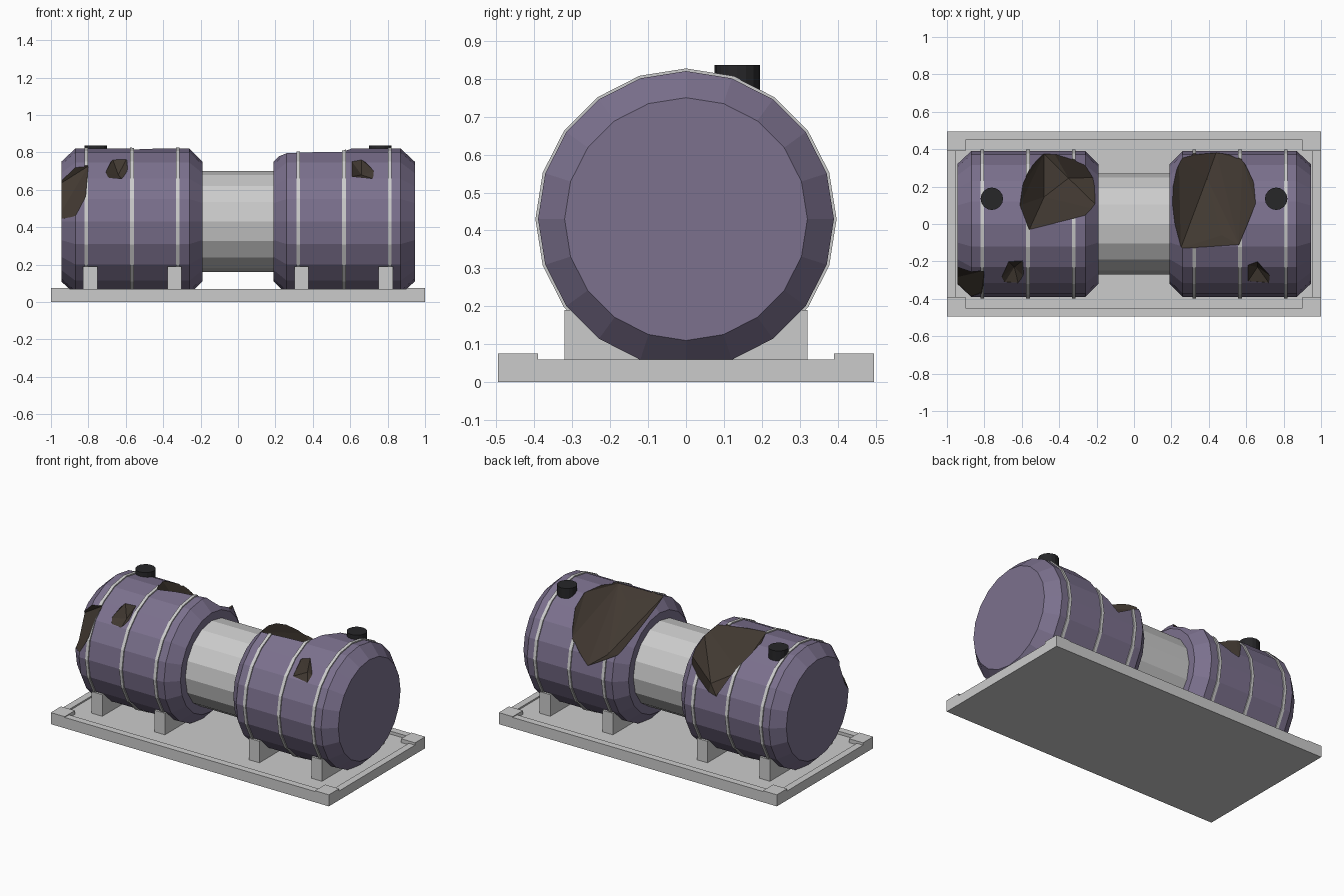
import bpy, bmesh, math
from mathutils import Vector

if "Cube" in bpy.data.objects:
    bpy.data.objects.remove(bpy.data.objects["Cube"])

AXIS_Z = 0.43
R = 0.39

def material(name, rgb):
    m = bpy.data.materials.new(name)
    m.diffuse_color = (*rgb, 1)
    m.use_nodes = True
    m.node_tree.nodes["Principled BSDF"].inputs["Base Color"].default_value = m.diffuse_color
    return m

PURPLE = material("purple_paint", (0.20, 0.165, 0.27))
RUST = material("rust", (0.055, 0.042, 0.032))
BLACK = material("black_cap", (0.02, 0.02, 0.022))

def finish(name, bm, mats=()):
    bmesh.ops.recalc_face_normals(bm, faces=bm.faces)
    me = bpy.data.meshes.new(name)
    bm.to_mesh(me)
    bm.free()
    for m in mats:
        me.materials.append(m)
    ob = bpy.data.objects.new(name, me)
    bpy.context.collection.objects.link(ob)
    return ob

def box(name, x0, x1, y0, y1, z0, z1):
    bm = bmesh.new()
    bmesh.ops.create_cube(bm, size=1)
    for v in bm.verts:
        v.co = ((x0 + x1) / 2 + v.co.x * (x1 - x0),
                (y0 + y1) / 2 + v.co.y * (y1 - y0),
                (z0 + z1) / 2 + v.co.z * (z1 - z0))
    return finish(name, bm)

def lathe(name, profile, sides, mats=(), ring=False):
    """Sweep (x, radius) points around the tank axis, with a vertex line on top."""
    bm = bmesh.new()
    loops = []
    for x, r in profile:
        angles = [2 * math.pi * i / sides for i in range(sides)]
        loops.append([bm.verts.new((x, r * math.sin(a), AXIS_Z + r * math.cos(a))) for a in angles])
    pairs = list(zip(loops, loops[1:]))
    if ring:
        pairs.append((loops[-1], loops[0]))
    else:
        bm.faces.new(loops[0])
        bm.faces.new(loops[-1])
    for a, b in pairs:
        for i in range(sides):
            j = (i + 1) % sides
            bm.faces.new((a[i], a[j], b[j], b[i]))
    return finish(name, bm, mats)

def crater_cutter(name, rim, inner):
    """Convex hull of rim points lying on the tank, their outward copies and deep points."""
    bm = bmesh.new()
    for x, y in rim:
        r = 0.388
        d = Vector((0, y, math.sqrt(max(r * r - y * y, 0))))
        for k in (1.0, 1.25):
            bm.verts.new((x, d.y * k, AXIS_Z + d.z * k))
    for p in inner:
        bm.verts.new(p)
    res = bmesh.ops.convex_hull(bm, input=bm.verts)
    junk = {g for g in res["geom_interior"] + res["geom_unused"] if isinstance(g, bmesh.types.BMVert)}
    bmesh.ops.delete(bm, geom=list(junk), context='VERTS')
    for f in bm.faces:
        f.material_index = 1
    ob = finish(name, bm, (PURPLE, RUST))
    ob.hide_render = True
    return ob

def carve(ob, cutters):
    for c in cutters:
        mod = ob.modifiers.new("carve", 'BOOLEAN')
        mod.operation, mod.solver, mod.object = 'DIFFERENCE', 'EXACT', c
    bpy.context.view_layer.update()
    dg = bpy.context.evaluated_depsgraph_get()
    me = bpy.data.meshes.new_from_object(ob.evaluated_get(dg))
    ob.modifiers.clear()
    ob.data = me

# Base tray: floor, rims and raised corner pads
box("tray_floor", -0.96, 0.96, -0.46, 0.46, 0, 0.05)
for s, side in ((-1, "a"), (1, "b")):
    y0, y1 = sorted((s * 0.45, s * 0.495))
    box("long_rim_" + side, -0.91, 0.91, y0, y1, 0, 0.07)
    x0, x1 = sorted((s * 0.955, s * 1.0))
    box("short_rim_" + side, x0, x1, -0.41, 0.41, 0, 0.06)
    for t in (-1, 1):
        x0, x1 = sorted((s * 0.90, s * 1.0))
        y0, y1 = sorted((t * 0.39, t * 0.495))
        box("corner_pad", x0, x1, y0, y1, 0, 0.075)

# Connecting pipe
lathe("connecting_pipe", [(-0.20, 0.27), (0.20, 0.27)], 16)

# Rust craters for each tank
craters = {
    -1: [
        crater_cutter("left_top_cutter",
            [(-0.48, 0.375), (-0.33, 0.345), (-0.17, 0.25), (-0.17, 0.07),
             (-0.56, -0.03), (-0.61, 0.10), (-0.595, 0.21)],
            [(-0.48, 0.145, 0.60), (-0.35, 0.245, 0.53)]),
        crater_cutter("left_end_cutter",
            [(-0.87, -0.257), (-0.80, -0.25), (-0.815, -0.365), (-0.87, -0.387), (-0.97, -0.388), (-0.97, -0.27)],
            [(-0.88, -0.30, 0.56), (-0.97, -0.22, 0.62), (-0.97, -0.29, 0.44)]),
        crater_cutter("left_small_cutter",
            [(-0.71, -0.288), (-0.67, -0.20), (-0.595, -0.195), (-0.59, -0.279), (-0.62, -0.313), (-0.69, -0.31)],
            [(-0.64, -0.23, 0.68)]),
    ],
    1: [
        crater_cutter("right_top_cutter",
            [(0.24, 0.35), (0.44, 0.384), (0.58, 0.34), (0.64, 0.22), (0.65, 0.11),
             (0.56, -0.11), (0.25, -0.13), (0.16, 0.17)],
            [(0.39, 0.245, 0.52), (0.47, -0.06, 0.73)]),
        crater_cutter("right_small_cutter",
            [(0.61, -0.22), (0.66, -0.20), (0.73, -0.279), (0.72, -0.313), (0.61, -0.305)],
            [(0.66, -0.23, 0.68)]),
    ],
}

for s, side in ((-1, "left"), (1, "right")):
    # Tank body with chamfered ends
    tank = lathe(side + "_tank",
                 [(s * 0.19, 0.32), (s * 0.26, R), (s * 0.87, R), (s * 0.945, 0.32)],
                 20, (PURPLE, RUST))
    carve(tank, craters[s])
    # Metal hoops
    for x in (0.322, 0.567, 0.812):
        hoop = lathe(side + "_hoop",
                     [(s * x - 0.01, 0.38), (s * x - 0.01, 0.397), (s * x + 0.01, 0.397), (s * x + 0.01, 0.38)],
                     20, (None, RUST), ring=True)
        carve(hoop, craters[s])
    # Saddle supports
    for x in (0.34, 0.79):
        box(side + "_saddle", s * x - 0.038, s * x + 0.038, -0.32, 0.32, 0.04, 0.19)
    # Filler cap
    bm = bmesh.new()
    bmesh.ops.create_cone(bm, cap_ends=True, segments=16, radius1=0.06, radius2=0.06, depth=0.065)
    bmesh.ops.translate(bm, verts=bm.verts, vec=(s * 0.76, 0.135, 0.803))
    finish(side + "_filler_cap", bm, (BLACK,))

for group in craters.values():
    for c in group:
        bpy.data.objects.remove(c)
